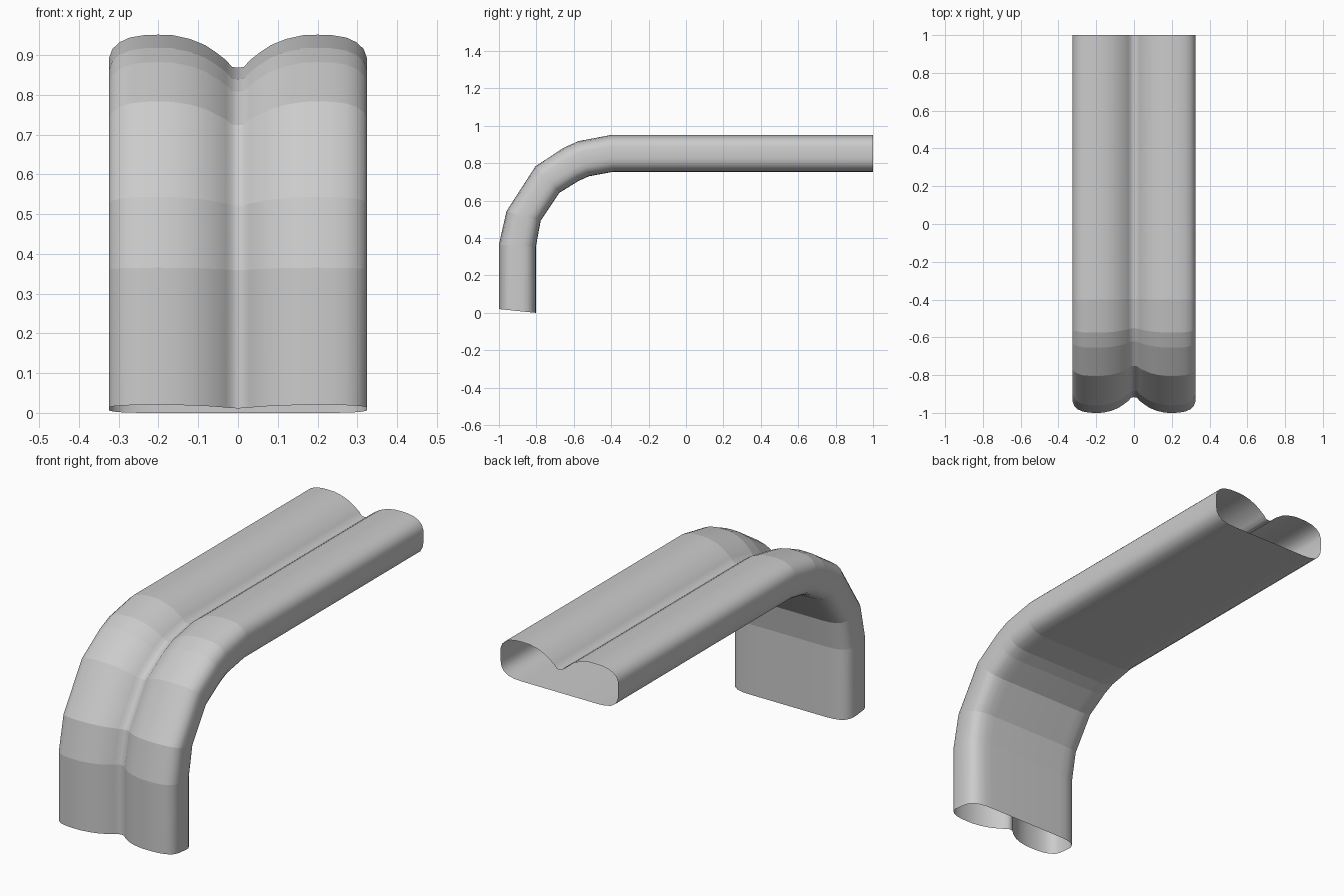
import bpy
import bmesh
from mathutils import Vector

cube = bpy.data.objects.get("Cube")
if cube:
    bpy.data.objects.remove(cube, do_unlink=True)

# One flat grey
grey = bpy.data.materials.new("light_grey")
grey.use_nodes = True
color = (0.6, 0.6, 0.6, 1.0)
grey.diffuse_color = color
grey.node_tree.nodes["Principled BSDF"].inputs["Base Color"].default_value = color

# Half cross-section: (x, depth below the outer line), groove to flat back
DEPTH = 0.197
half = [(0.0, 0.083), (0.015, 0.081), (0.03, 0.064), (0.053, 0.046), (0.083, 0.026),
        (0.12, 0.011), (0.165, 0.001), (0.2, 0.0), (0.235, 0.001), (0.272, 0.007),
        (0.298, 0.019), (0.316, 0.036), (0.325, 0.06), (0.325, 0.125), (0.321, 0.15),
        (0.308, 0.172), (0.285, 0.187), (0.25, 0.195), (0.21, DEPTH), (0.0, DEPTH)]
section = half + [(-x, d) for x, d in half[-2:0:-1]]

# Mitred stations: outer and inner (y, z) of the bent path, back to foot
stations = [((1.0, 0.951), (1.0, 0.754)),
            ((-0.4, 0.951), (-0.39, 0.754)),
            ((-0.575, 0.918), (-0.52, 0.73)),
            ((-0.655, 0.882), (-0.575, 0.705)),
            ((-0.805, 0.783), (-0.677, 0.642)),
            ((-0.96, 0.543), (-0.777, 0.492)),
            ((-1.0, 0.365), (-0.803, 0.352)),
            ((-1.0, 0.02), (-0.803, 0.0))]

# Open double-lobed tube lofted through the stations
bm = bmesh.new()
rings = []
for outer, inner in stations:
    ring = []
    for x, d in section:
        y, z = Vector(outer).lerp(Vector(inner), d / DEPTH)
        ring.append(bm.verts.new((x, y, z)))
    rings.append(ring)
n = len(section)
for a, b in zip(rings, rings[1:]):
    for i in range(n):
        j = (i + 1) % n
        bm.faces.new((a[i], a[j], b[j], b[i])).smooth = True
bmesh.ops.recalc_face_normals(bm, faces=bm.faces)
# Keep the bend faceted along its length, smooth around the section
for ring in rings:
    for i in range(n):
        edge = bm.edges.get((ring[i], ring[(i + 1) % n]))
        edge.smooth = False

# Make normals face outward on the open shell
bm.faces.ensure_lookup_table()
side = max(bm.faces, key=lambda f: f.calc_center_median().x)
if side.normal.x < 0:
    bmesh.ops.reverse_faces(bm, faces=bm.faces)

mesh = bpy.data.meshes.new("bent_double_tube")
bm.to_mesh(mesh)
bm.free()
mesh.materials.append(grey)
tube = bpy.data.objects.new("bent_double_tube", mesh)
bpy.context.collection.objects.link(tube)
